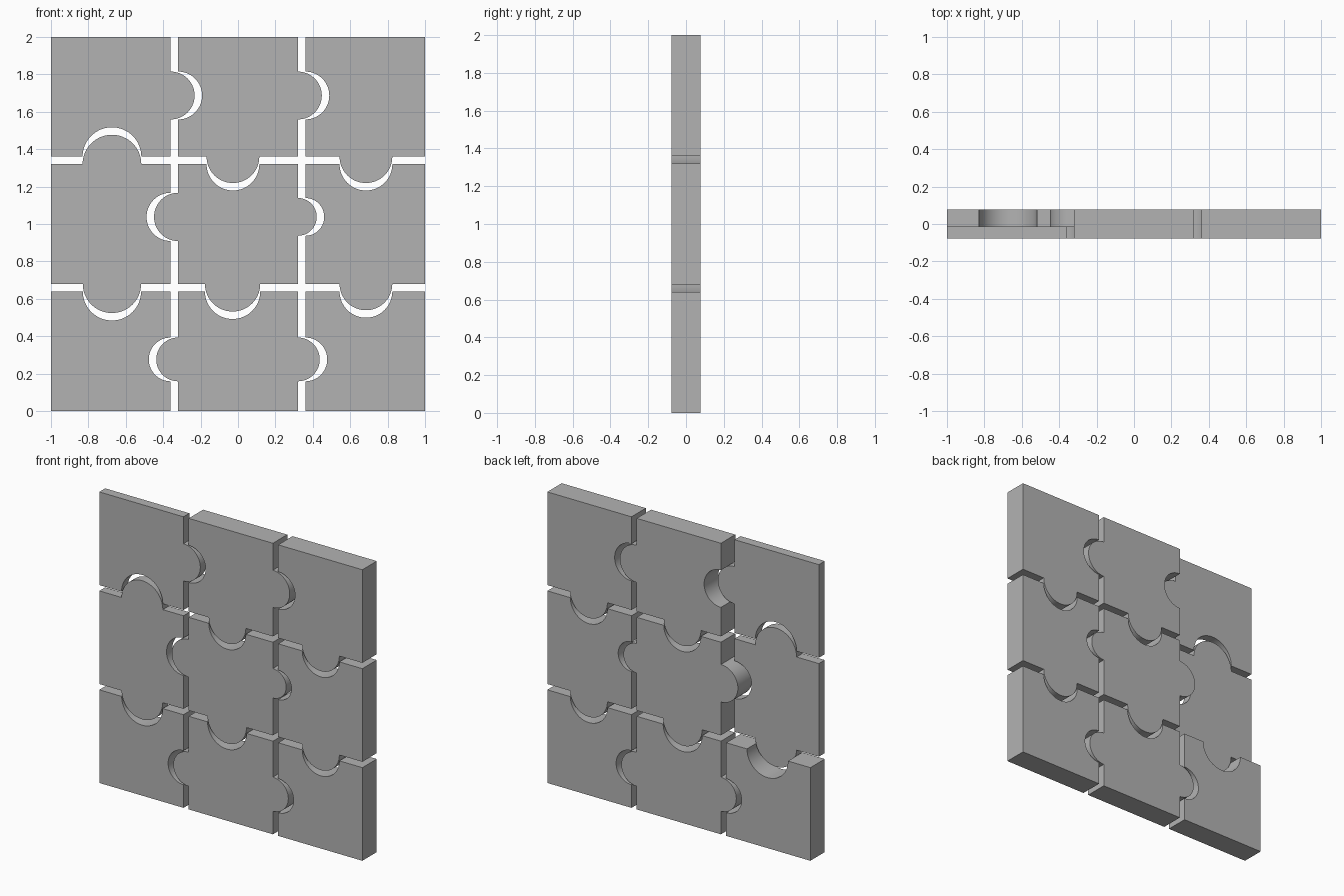
import bpy, bmesh, math
from mathutils import Vector

if "Cube" in bpy.data.objects:
    bpy.data.objects.remove(bpy.data.objects["Cube"])

FRONT, BACK, THIN_BACK = -0.078, 0.078, -0.014
COLS = [(-1.0, -0.36), (-0.32, 0.32), (0.36, 1.0)]
ROWS = [(0.0, 0.64), (0.68, 1.32), (1.36, 2.0)]
SEGMENTS = 32

# Tabs as (centre along the seam, radius, direction: +1 = right or up, -1 = left or down)
SIDE_TABS = [[(0.276, 0.117, -1), (0.276, 0.117, 1)],        # bottom row
             [(1.038, 0.129, -1), (1.038, 0.101, 1)],        # middle row
             [(1.687, 0.128, 1), (1.687, 0.128, 1)]]         # top row
LEVEL_TABS = [[(-0.674, 0.156, -1), (-0.029, 0.148, -1), (0.684, 0.141, -1)],  # lower seam
              [(-0.674, 0.157, 1), (-0.027, 0.141, -1), (0.684, 0.141, -1)]]   # upper seam

grey = bpy.data.materials.new("grey")
grey.diffuse_color = (0.45, 0.45, 0.45, 1)
grey.use_nodes = True
grey.node_tree.nodes["Principled BSDF"].inputs["Base Color"].default_value = grey.diffuse_color


def edge(a, b, tab):
    """Outline points from corner a towards b, with a half-round tab or socket."""
    a, b = Vector(a), Vector(b)
    pts = [a]
    if tab:
        pos, r, sign = tab
        d = (b - a).normalized()
        upright = abs(d.y) > 0.5
        c = Vector((a.x, pos)) if upright else Vector((pos, a.y))
        n = Vector((sign, 0)) if upright else Vector((0, sign))
        for i in range(SEGMENTS + 1):
            t = math.pi * i / SEGMENTS
            pts.append(c - d * r * math.cos(t) + n * r * math.sin(t))
    return pts


def piece(name, col, row, back):
    (x0, x1), (z0, z1) = COLS[col], ROWS[row]
    below = LEVEL_TABS[row - 1][col] if row > 0 else None
    above = LEVEL_TABS[row][col] if row < 2 else None
    left = SIDE_TABS[row][col - 1] if col > 0 else None
    right = SIDE_TABS[row][col] if col < 2 else None
    outline = (edge((x0, z0), (x1, z0), below) + edge((x1, z0), (x1, z1), right)
               + edge((x1, z1), (x0, z1), above) + edge((x0, z1), (x0, z0), left))
    bm = bmesh.new()
    face = bm.faces.new([bm.verts.new((p.x, FRONT, p.y)) for p in outline])
    ext = bmesh.ops.extrude_face_region(bm, geom=[face], use_keep_orig=True)
    verts = [g for g in ext["geom"] if isinstance(g, bmesh.types.BMVert)]
    bmesh.ops.translate(bm, verts=verts, vec=(0, back - FRONT, 0))
    bmesh.ops.recalc_face_normals(bm, faces=bm.faces)
    mesh = bpy.data.meshes.new(name)
    bm.to_mesh(mesh)
    bm.free()
    mesh.materials.append(grey)
    mesh.shade_smooth()
    mesh.set_sharp_from_angle(angle=math.radians(30))
    bpy.context.collection.objects.link(bpy.data.objects.new(name, mesh))


# Nine jigsaw pieces; the upper two on the left are thin, flush with the front
for row, row_name in enumerate(("bottom", "middle", "top")):
    for col, col_name in enumerate(("left", "centre", "right")):
        thin = col == 0 and row > 0
        piece(f"puzzle_piece_{row_name}_{col_name}", col, row, THIN_BACK if thin else BACK)
